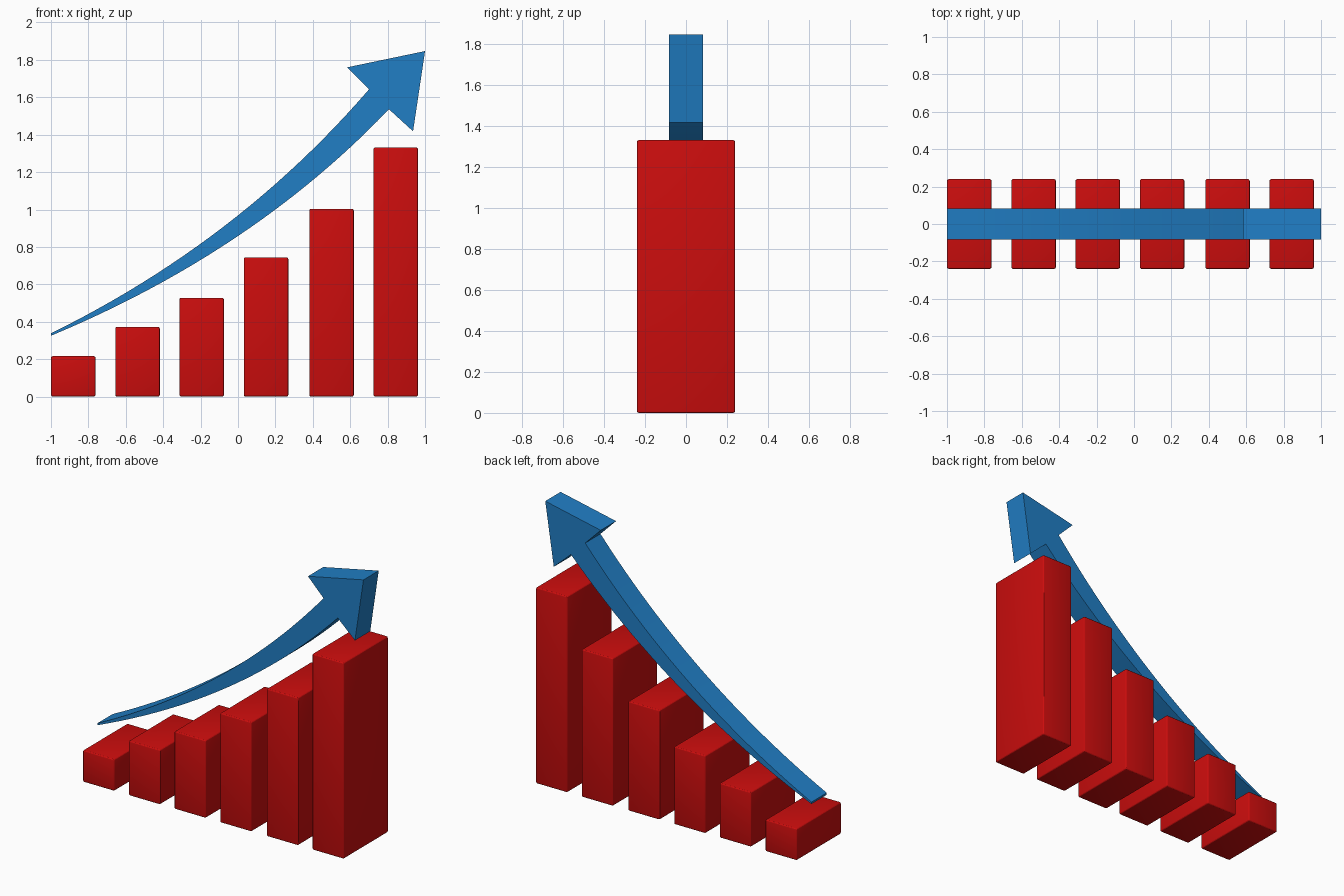
import bpy, bmesh
from mathutils import Vector

if "Cube" in bpy.data.objects:
    bpy.data.objects.remove(bpy.data.objects["Cube"])


def material(name, rgb):
    m = bpy.data.materials.new(name)
    m.diffuse_color = (*rgb, 1)
    m.use_nodes = True
    m.node_tree.nodes["Principled BSDF"].inputs["Base Color"].default_value = m.diffuse_color
    return m


RED = material("red", (0.60, 0.004, 0.004))
BLUE = material("blue", (0.015, 0.21, 0.56))


def finish(name, bm, mat):
    bmesh.ops.recalc_face_normals(bm, faces=bm.faces)
    me = bpy.data.meshes.new(name)
    bm.to_mesh(me)
    bm.free()
    me.materials.append(mat)
    ob = bpy.data.objects.new(name, me)
    bpy.context.collection.objects.link(ob)
    bpy.context.view_layer.objects.active = ob
    ob.select_set(True)
    bpy.ops.object.shade_smooth_by_angle(angle=0.5)
    ob.select_set(False)


# Bars: softly bevelled boxes of growing height (left edge, height)
BARS = [(-1.0, 0.216), (-0.656, 0.372), (-0.313, 0.528),
        (0.031, 0.744), (0.381, 1.003), (0.724, 1.332)]
WIDTH, DEPTH = 0.238, 0.48
for i, (x, h) in enumerate(BARS):
    bm = bmesh.new()
    bmesh.ops.create_cube(bm, size=1)
    for v in bm.verts:
        v.co = Vector((x + (v.co.x + 0.5) * WIDTH, v.co.y * DEPTH, (v.co.z + 0.5) * h))
    bmesh.ops.bevel(bm, geom=bm.edges[:], offset=0.01, segments=3,
                    profile=0.5, affect='EDGES')
    finish(f"bar_{i + 1}", bm, RED)


# Arrow: tapering curved shaft between two quadratic curves, plus barbed head
def curve(a, c, b, t):
    a, b, c = Vector(a), Vector(b), Vector(c)
    return a * (1 - t) ** 2 + c * 2 * t * (1 - t) + b * t * t


N = 24
upper = [curve((-1, 0.338), (0.0, 0.83), (0.70, 1.642), i / N) for i in range(N + 1)]
lower = [curve((-1, 0.325), (0.08, 0.775), (0.807, 1.536), i / N) for i in range(N + 1)]
HEAD = [(0.583, 1.76), (1.0, 1.847), (0.936, 1.418)]

bm = bmesh.new()
Y = 0.082
up = [bm.verts.new((p.x, -Y, p.y)) for p in upper]
lo = [bm.verts.new((p.x, -Y, p.y)) for p in lower]
barb_top, tip, barb_low = [bm.verts.new((x, -Y, z)) for x, z in HEAD]
faces = [bm.faces.new((lo[i], lo[i + 1], up[i + 1], up[i])) for i in range(N)]
faces += [bm.faces.new(f) for f in ((up[-1], tip, barb_top),
                                    (lo[-1], tip, up[-1]),
                                    (lo[-1], barb_low, tip))]
out = bmesh.ops.extrude_face_region(bm, geom=faces, use_keep_orig=True)
for v in out["geom"]:
    if isinstance(v, bmesh.types.BMVert):
        v.co.y = Y
finish("growth_arrow", bm, BLUE)
